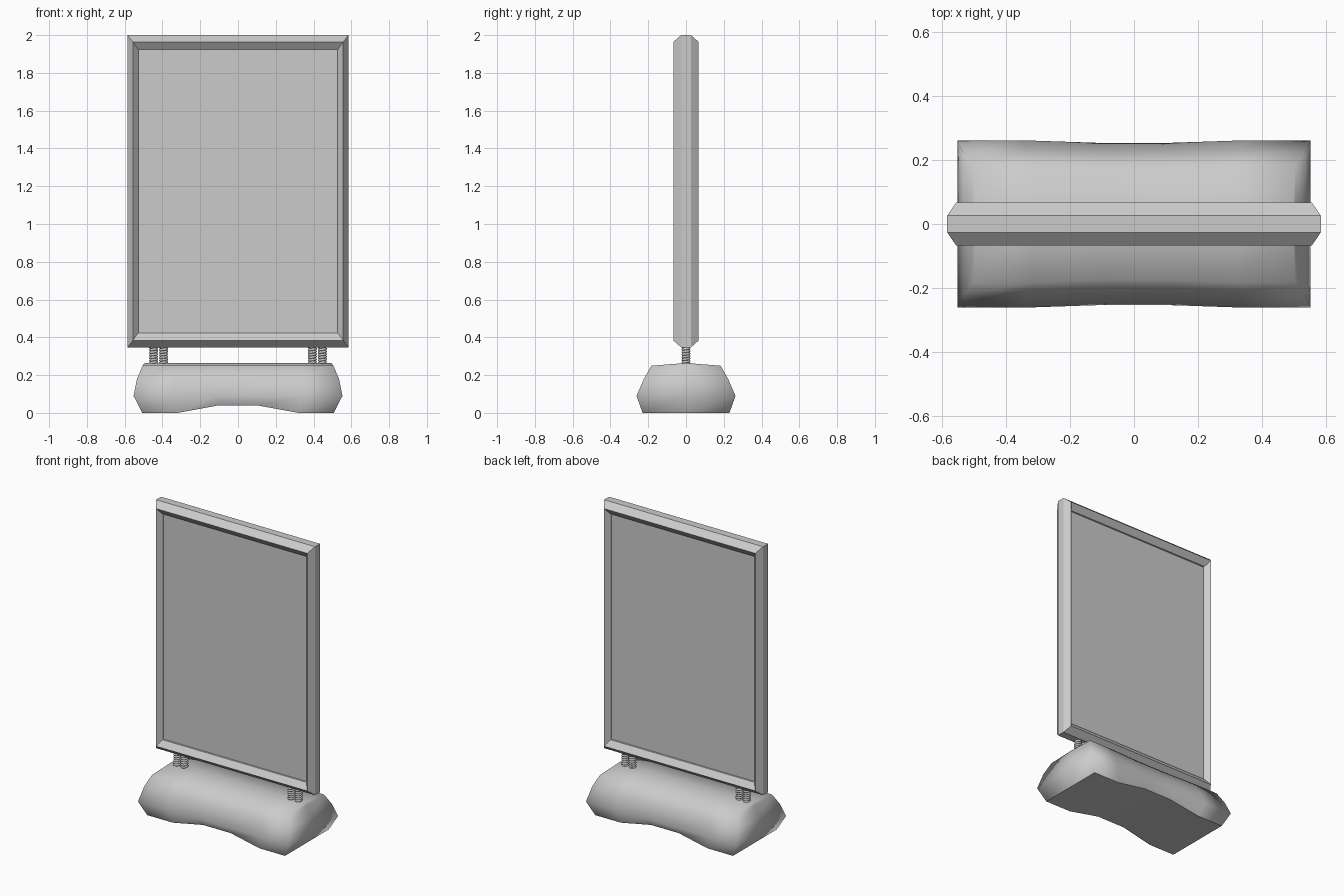
import bpy, bmesh, math

if "Cube" in bpy.data.objects:
    bpy.data.objects.remove(bpy.data.objects["Cube"])


def finish(name, bm, smooth=False):
    bmesh.ops.recalc_face_normals(bm, faces=bm.faces)
    for f in bm.faces:
        f.smooth = smooth
    mesh = bpy.data.meshes.new(name)
    bm.to_mesh(mesh)
    bm.free()
    ob = bpy.data.objects.new(name, mesh)
    bpy.context.collection.objects.link(ob)
    return ob


# Sign frame: a mitred profile swept round a rectangle
HALF_W, Z_LOW, Z_HIGH = 0.585, 0.347, 2.0
profile = [  # inset in x, inset in z, depth y
    (0.057, 0.077, -0.030), (0.055, 0.075, -0.038), (0.028, 0.036, -0.067),
    (0.0, 0.0, -0.026), (0.0, 0.0, 0.026),
    (0.028, 0.036, 0.067), (0.055, 0.075, 0.038), (0.057, 0.077, 0.030)]
bm = bmesh.new()
loops = []
for dx, dz, y in profile:
    x, lo, hi = HALF_W - dx, Z_LOW + dz, Z_HIGH - dz
    loops.append([bm.verts.new((px, y, pz))
                  for px, pz in ((-x, lo), (x, lo), (x, hi), (-x, hi))])
for k in range(len(loops)):
    a, b = loops[k], loops[(k + 1) % len(loops)]
    for i in range(4):
        j = (i + 1) % 4
        bm.faces.new((a[i], a[j], b[j], b[i]))
finish("sign_frame", bm)

# Display panel inside the frame
bm = bmesh.new()
bmesh.ops.create_cube(bm, size=1.0)
for v in bm.verts:
    v.co.x *= 2 * (HALF_W - 0.056)
    v.co.y *= 0.06
    v.co.z = (Z_LOW + Z_HIGH) / 2 + v.co.z * (Z_HIGH - Z_LOW - 0.152)
finish("display_panel", bm)

# Weighted base: stacked rings with a waist and an arched underside
levels = [(0.0, 0.507, 0.23), (0.09, 0.553, 0.262),
          (0.18, 0.535, 0.223), (0.25, 0.505, 0.183)]
stations = [(-1, 0.0), (-0.63, 0.0), (-0.2, 1.0), (0.2, 1.0), (0.63, 0.0), (1, 0.0)]
bm = bmesh.new()
rings = []
for z, hx, hy in levels:
    arch = 0.04 if z == 0 else 0.0

    def side(sign):
        return [bm.verts.new((s * hx, sign * (hy - 0.008 * mid), z + arch * mid))
                for s, mid in stations]
    front, back = side(-1), side(1)
    left, right = (bm.verts.new((s * hx, 0, z)) for s in (-1, 1))
    rings.append((front, right, back, left))


def loop(r):
    return r[0] + [r[1]] + r[2][::-1] + [r[3]]


for low, high in zip(rings, rings[1:]):
    a, b = loop(low), loop(high)
    for i in range(len(a)):
        j = (i + 1) % len(a)
        bm.faces.new((a[i], a[j], b[j], b[i]))
# Low ridge on top
front, right, back, left = rings[-1]
ridge = [bm.verts.new((s * 0.495, 0, 0.264)) for s, _ in stations]
for row in (front, back):
    for i in range(5):
        bm.faces.new((row[i], row[i + 1], ridge[i + 1], ridge[i]))
    bm.faces.new((row[0], left, ridge[0]))
    bm.faces.new((row[5], right, ridge[5]))
# Underside
front, right, back, left = rings[0]
bm.faces.new((front[0], front[1], back[1], back[0], left))
bm.faces.new((front[4], front[5], right, back[5], back[4]))
for i in range(1, 4):
    bm.faces.new((front[i], front[i + 1], back[i + 1], back[i]))
rim = loop(rings[0])
for i, v in enumerate(rim):
    bm.edges.get((v, rim[(i + 1) % len(rim)])).smooth = False
finish("weighted_base", bm, True)

# Four coil springs between base and frame
TURNS, STEPS = 7, 14
for n, x in enumerate((-0.447, -0.394, 0.394, 0.447)):
    curve = bpy.data.curves.new("spring_%d" % (n + 1), 'CURVE')
    curve.dimensions = '3D'
    curve.bevel_depth = 0.0072
    curve.bevel_resolution = 2
    curve.use_fill_caps = True
    spline = curve.splines.new('POLY')
    spline.points.add(TURNS * STEPS)
    for i, p in enumerate(spline.points):
        t = 2 * math.pi * i / STEPS
        z = 0.257 + 0.096 * i / (TURNS * STEPS)
        p.co = (x + 0.0165 * math.cos(t), 0.0165 * math.sin(t), z, 1)
    ob = bpy.data.objects.new("spring_%d" % (n + 1), curve)
    bpy.context.collection.objects.link(ob)
